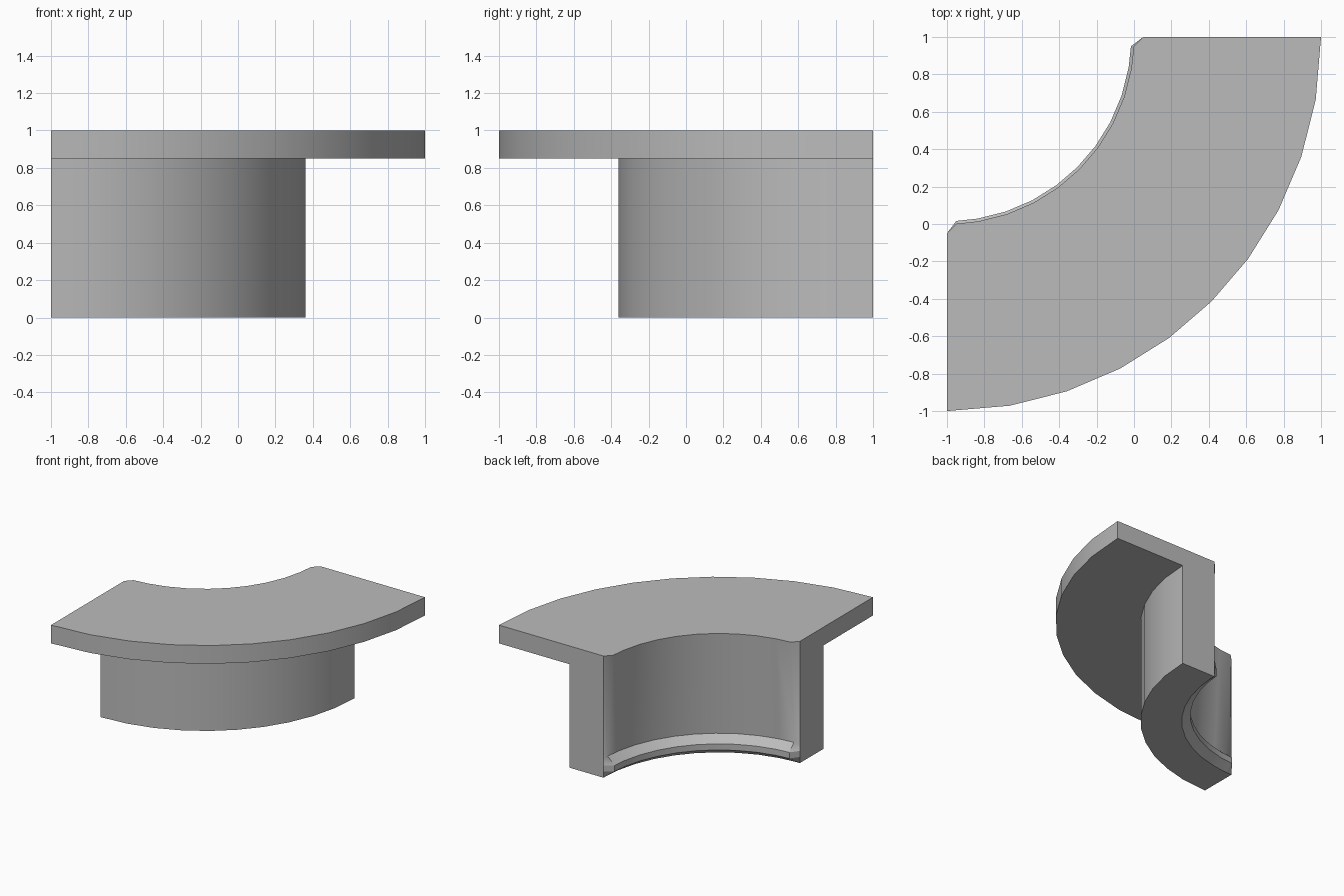
import bpy, bmesh
from math import radians, cos, sin, tan

cube = bpy.data.objects.get("Cube")
if cube:
    bpy.data.objects.remove(cube, do_unlink=True)

# Plain grey material
grey = bpy.data.materials.new("plain_grey")
grey.use_nodes = True
colour = (0.5, 0.5, 0.5, 1)
grey.diffuse_color = colour
grey.node_tree.nodes["Principled BSDF"].inputs["Base Color"].default_value = colour

# Cross-section as (radius, height): inner side with lip, then flange and outer wall
inner = [(1.05, 0), (0.985, 0.05), (0.985, 0.1), (1.05, 0.157), (1.0, 1)]
outer = [(2, 1), (2, 0.85), (1.36, 0.85), (1.36, 0)]
END_RADIUS = 1.05

# Sweep stations, mirrored about the middle of the quarter turn
half = [0, 2.9, 9.7, 18.7, 27.6, 36.4]
angles = half + [45] + [90 - a for a in reversed(half)]
first = half[2]


def chord_scale(a):
    """Keep the extra station near each end on the straight outer facet."""
    a = min(a, 90 - a)
    if a >= first:
        return 1
    mid = radians(first / 2)
    return cos(mid) / cos(radians(a) - mid)


bm = bmesh.new()
rings = []
for a in angles:
    at_end = a in (0, 90)
    section = [(END_RADIUS if at_end else r, z) for r, z in inner]
    section += [(r * chord_scale(a), z) for r, z in outer]
    t = radians(a)
    rings.append([bm.verts.new((-1 + r * sin(t), 1 - r * cos(t), z)) for r, z in section])

# Skin between stations and close both ends
count = len(inner) + len(outer)
for p, q in zip(rings, rings[1:]):
    for i in range(count):
        j = (i + 1) % count
        bm.faces.new((p[i], p[j], q[j], q[i]))
bm.faces.new(rings[0])
bm.faces.new(rings[-1])
bmesh.ops.recalc_face_normals(bm, faces=bm.faces)

mesh = bpy.data.meshes.new("curved_flanged_wall")
bm.to_mesh(mesh)
bm.free()
mesh.materials.append(grey)
wall = bpy.data.objects.new("curved_flanged_wall", mesh)
bpy.context.collection.objects.link(wall)
bpy.ops.object.select_all(action="DESELECT")
wall.select_set(True)
bpy.context.view_layer.objects.active = wall
bpy.ops.object.shade_smooth_by_angle(angle=radians(30))
